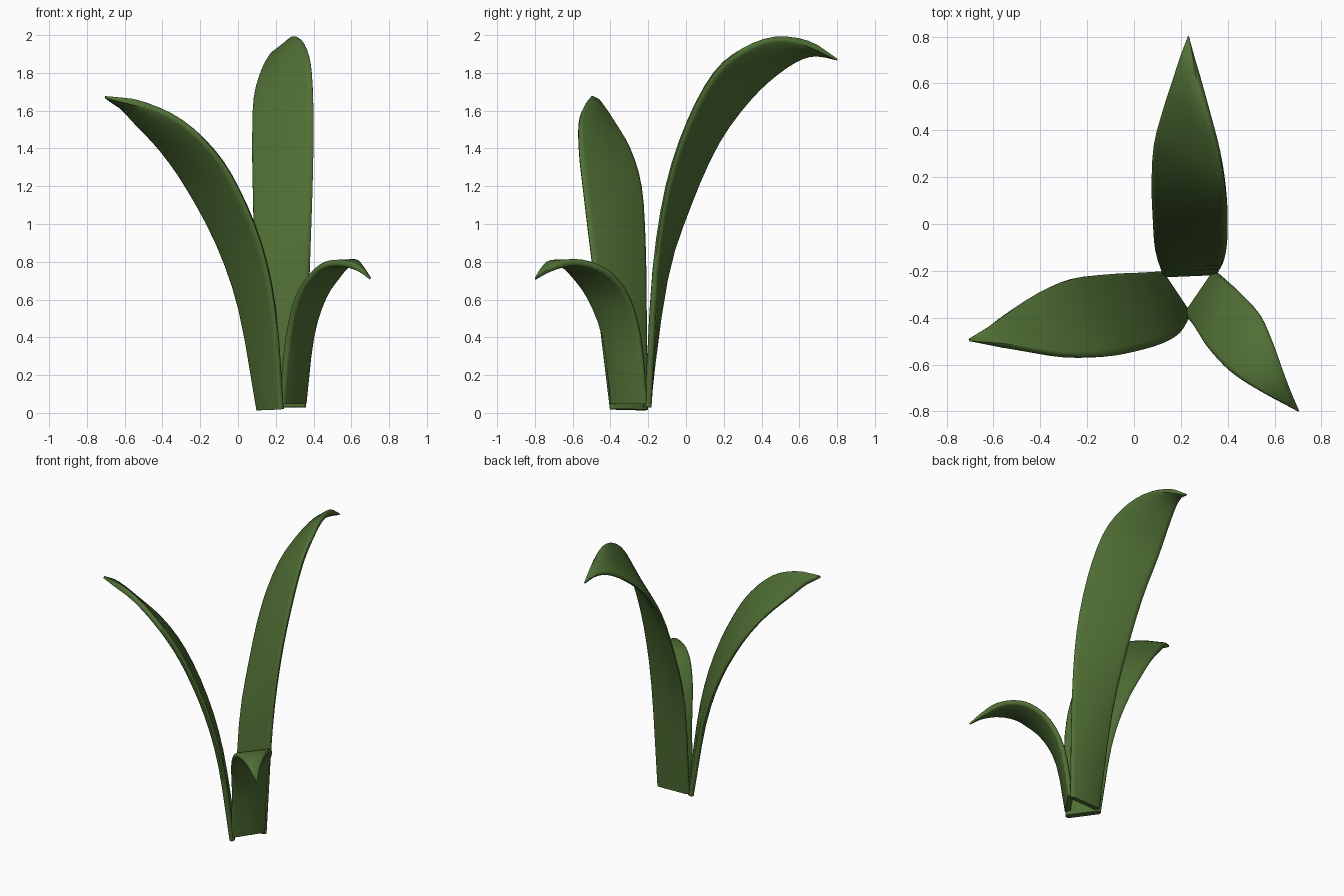
import bpy, bmesh, math
from mathutils import Vector

if "Cube" in bpy.data.objects:
    bpy.data.objects.remove(bpy.data.objects["Cube"])

green = bpy.data.materials.new("leaf_green")
green.diffuse_color = (0.08, 0.16, 0.035, 1)
green.use_nodes = True
green.node_tree.nodes["Principled BSDF"].inputs["Base Color"].default_value = green.diffuse_color

# Each row is one rib of a leaf: left edge xyz, right edge xyz (base to tip)
LEAVES = {
    "tall_back_leaf": [
        (.12, -.21, .03, .36, -.20, .03), (.09, -.11, .70, .38, -.165, .75),
        (.08, .02, 1.10, .395, -.10, 1.20), (.075, .17, 1.43, .40, .01, 1.54),
        (.085, .34, 1.66, .39, .15, 1.80), (.125, .49, 1.80, .365, .30, 1.925),
        (.17, .62, 1.88, .32, .47, 1.985), (.205, .72, 1.895, .275, .64, 1.96),
        (.23, .80, 1.87, .235, .80, 1.87)],
    "left_leaf": [
        (.235, -.40, .02, .105, -.205, .015), (.195, -.465, .55, .01, -.21, .54),
        (.12, -.51, .90, -.11, -.215, .89), (.00, -.545, 1.19, -.27, -.235, 1.19),
        (-.12, -.565, 1.38, -.41, -.295, 1.39), (-.29, -.565, 1.54, -.55, -.385, 1.54),
        (-.48, -.535, 1.63, -.63, -.445, 1.625), (-.70, -.50, 1.672, -.705, -.49, 1.672)],
    "short_right_leaf": [
        (.225, -.395, .05, .355, -.205, .05), (.26, -.44, .40, .395, -.24, .40),
        (.31, -.52, .61, .46, -.30, .61), (.385, -.605, .73, .54, -.39, .73),
        (.46, -.665, .785, .59, -.50, .785), (.56, -.725, .79, .63, -.61, .795),
        (.64, -.768, .76, .665, -.71, .76), (.70, -.80, .71, .702, -.795, .71)],
}
THICK = 0.018
# Rounded flat cross-section: (position across the width -1..1, thickness factor)
SECTION = [(-1, 0), (-.96, .7), (-.85, 1), (0, 1), (.85, 1), (.96, .7),
           (1, 0), (.96, -.7), (.85, -1), (0, -1), (-.85, -1), (-.96, -.7)]


def smooth_path(pts, steps=3):
    """Catmull-Rom curve through the points."""
    ext = [2 * pts[0] - pts[1]] + pts + [2 * pts[-1] - pts[-2]]
    out = []
    for i in range(1, len(ext) - 2):
        a, b, c, d = ext[i - 1:i + 3]
        for k in range(steps):
            t = k / steps
            out.append(.5 * (2 * b + (c - a) * t + (2 * a - 5 * b + 4 * c - d) * t * t
                             + (3 * b - a - 3 * c + d) * t ** 3))
    return out + [pts[-1]]


def make_leaf(name, ribs):
    left = smooth_path([Vector(r[:3]) for r in ribs])
    right = smooth_path([Vector(r[3:]) for r in ribs])
    mids = [(a + b) / 2 for a, b in zip(left, right)]
    bm = bmesh.new()
    rings = []
    n = len(mids)
    for i in range(n):
        half = (right[i] - left[i]) / 2
        tangent = mids[min(i + 1, n - 1)] - mids[max(i - 1, 0)]
        normal = half.cross(tangent).normalized()
        thick = min(THICK, .004 + half.length * .25)
        rings.append([bm.verts.new(mids[i] + half * u + normal * thick * v)
                      for u, v in SECTION])
    m = len(SECTION)
    for r0, r1 in zip(rings, rings[1:]):
        for j in range(m):
            k = (j + 1) % m
            bm.faces.new((r0[j], r0[k], r1[k], r1[j]))
    bm.faces.new(rings[0])
    bm.faces.new(rings[-1])
    bmesh.ops.recalc_face_normals(bm, faces=bm.faces)
    mesh = bpy.data.meshes.new(name)
    bm.to_mesh(mesh)
    bm.free()
    mesh.materials.append(green)
    obj = bpy.data.objects.new(name, mesh)
    bpy.context.collection.objects.link(obj)
    bpy.ops.object.select_all(action='DESELECT')
    obj.select_set(True)
    bpy.context.view_layer.objects.active = obj
    bpy.ops.object.shade_smooth_by_angle(angle=math.radians(50))


# Three arching leaves
for leaf_name, leaf_ribs in LEAVES.items():
    make_leaf(leaf_name, leaf_ribs)
